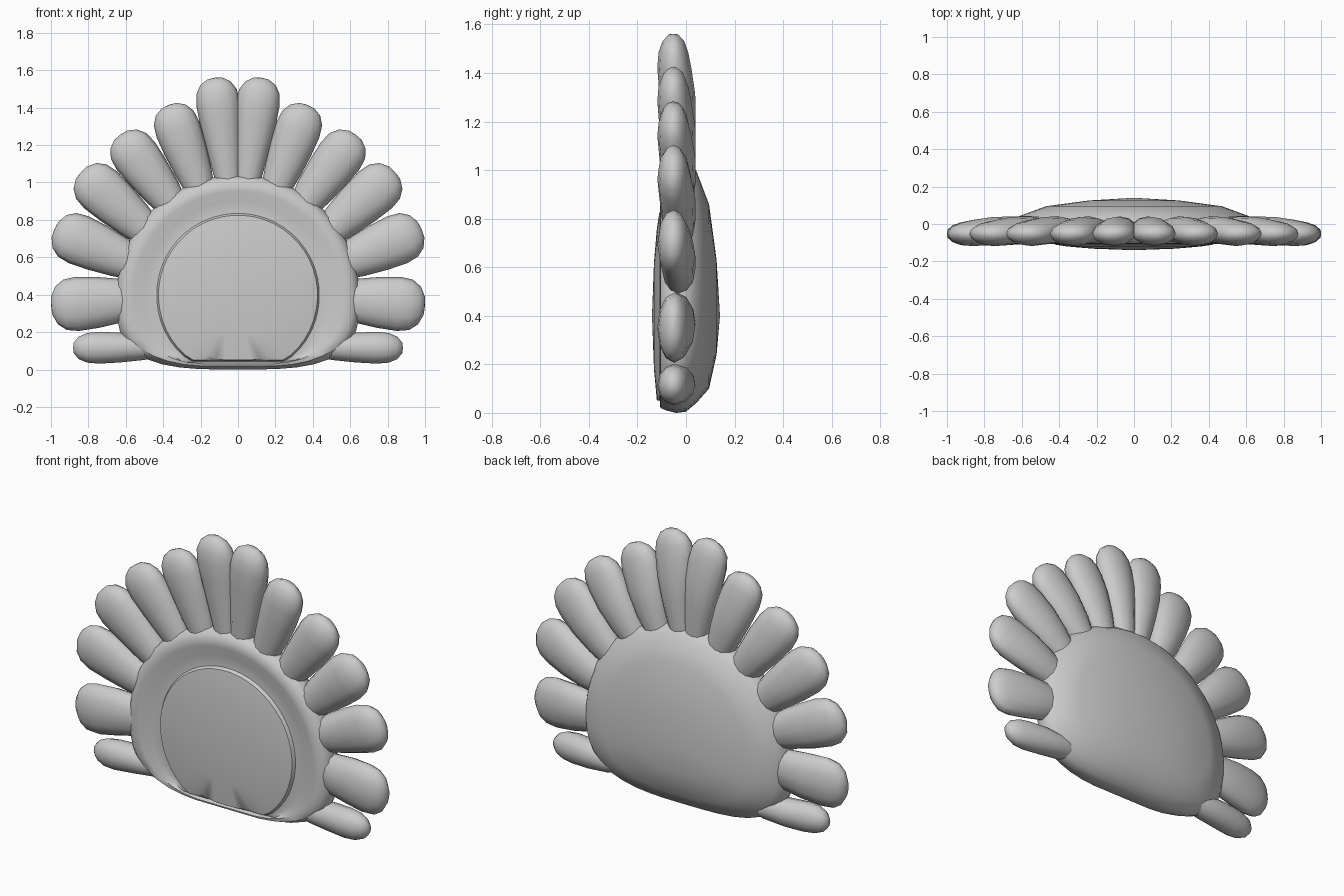
import bpy, bmesh
from math import sin, cos, pi, radians
from mathutils import Vector

if "Cube" in bpy.data.objects:
    bpy.data.objects.remove(bpy.data.objects["Cube"])


def finish(bm, name, angle):
    bmesh.ops.recalc_face_normals(bm, faces=bm.faces)
    mesh = bpy.data.meshes.new(name)
    bm.to_mesh(mesh)
    bm.free()
    obj = bpy.data.objects.new(name, mesh)
    bpy.context.collection.objects.link(obj)
    bpy.ops.object.select_all(action='DESELECT')
    obj.select_set(True)
    bpy.context.view_layer.objects.active = obj
    bpy.ops.object.shade_smooth_by_angle(angle=radians(angle))
    return obj


def loft(bm, rings, start, end):
    """Skin closed rings of points, closing both ends to a point."""
    vr = [[bm.verts.new(p) for p in ring] for ring in rings]
    n = len(vr[0])
    for a, b in zip(vr, vr[1:]):
        for i in range(n):
            bm.faces.new((a[i], a[(i + 1) % n], b[(i + 1) % n], b[i]))
    for ring, tip in ((vr[0], start), (vr[-1], end)):
        c = bm.verts.new(tip)
        for i in range(n):
            bm.faces.new((ring[i], ring[(i + 1) % n], c))


# Rounded shell body: rings with a circular top and a squared, flat bottom
CZ = 0.4


def outline(rx, top, bottom, power, y, floor=0.0, n=48):
    pts = []
    for i in range(n):
        a = 2 * pi * (i + 0.5) / n
        c, s = cos(a), sin(a)
        if s >= 0:
            x, z = rx * c, top * s
        else:
            k = (abs(c) ** power + abs(s) ** power) ** (-1 / power)
            x, z = rx * c * k, bottom * s * k
        pts.append((x, y, max(CZ + z, floor)))
    return pts


body_rings = [  # half width, top, bottom, squareness, depth, floor
    (0.22, 0.22, 0.22, 2.0, -0.132, 0.05),
    (0.36, 0.36, 0.36, 2.0, -0.120, 0.05),
    (0.425, 0.425, 0.425, 2.05, -0.110, 0.05),
    (0.435, 0.435, 0.435, 2.05, -0.092, 0.045),
    (0.50, 0.50, 0.41, 2.4, -0.089, 0.04),
    (0.56, 0.555, 0.38, 2.8, -0.108, 0.03),
    (0.61, 0.60, 0.385, 3.1, -0.105, 0.02),
    (0.64, 0.63, 0.39, 3.3, -0.080, 0.008),
    (0.65, 0.64, 0.40, 3.3, -0.040, 0.0),
    (0.642, 0.63, 0.395, 3.2, 0.0, 0.0),
    (0.615, 0.60, 0.36, 2.9, 0.042, 0.0),
    (0.47, 0.46, 0.30, 2.6, 0.095, 0.0),
    (0.24, 0.23, 0.16, 2.2, 0.126, 0.0),
]
bm = bmesh.new()
loft(bm, [outline(*r) for r in body_rings], (0, -0.14, CZ), (0, 0.14, CZ))
finish(bm, "shell_body", 40)

# Fan petals: base x, base z, tip x, tip z, half width
petals = [
    (0.04, 0.93, 0.125, 1.56, 0.117),
    (0.17, 0.88, 0.37, 1.415, 0.122),
    (0.30, 0.81, 0.63, 1.255, 0.126),
    (0.41, 0.67, 0.84, 1.055, 0.132),
    (0.47, 0.53, 0.982, 0.75, 0.136),
    (0.48, 0.38, 1.00, 0.34, 0.145),
    (0.40, 0.12, 0.882, 0.115, 0.085),
]


def petal(name, bx, bz, tx, tz, w, side):
    base, tip = Vector((bx, 0, bz)), Vector((tx, 0, tz))
    axis = (tip - base).normalized()
    length = (tip - base).length
    across = Vector((-axis.z, 0, axis.x))
    # distance from tip, width factor, half thickness, depth centre
    stations = [(0.004, 0.34, 0.022, -0.052), (0.03, 0.70, 0.045, -0.052),
                (0.075, 0.93, 0.061, -0.052), (0.14, 1.0, 0.070, -0.048),
                (0.25, 0.94, 0.074, -0.036), (0.38, 0.80, 0.070, -0.030),
                (length, 0.50, 0.050, -0.030)]
    rings = []
    for d, f, th, y in stations:
        ring = []
        for i in range(12):
            a = 2 * pi * i / 12
            p = tip - axis * d + across * (w * f * cos(a))
            ring.append((side * p.x, y + th * sin(a), p.z))
        rings.append(ring)
    bm = bmesh.new()
    loft(bm, rings, (side * tx, -0.052, tz), (side * bx, -0.03, bz))
    finish(bm, name, 60)


for side, label in ((1, "right"), (-1, "left")):
    for i, p in enumerate(petals):
        petal(f"petal_{label}_{i + 1}", *p, side)
